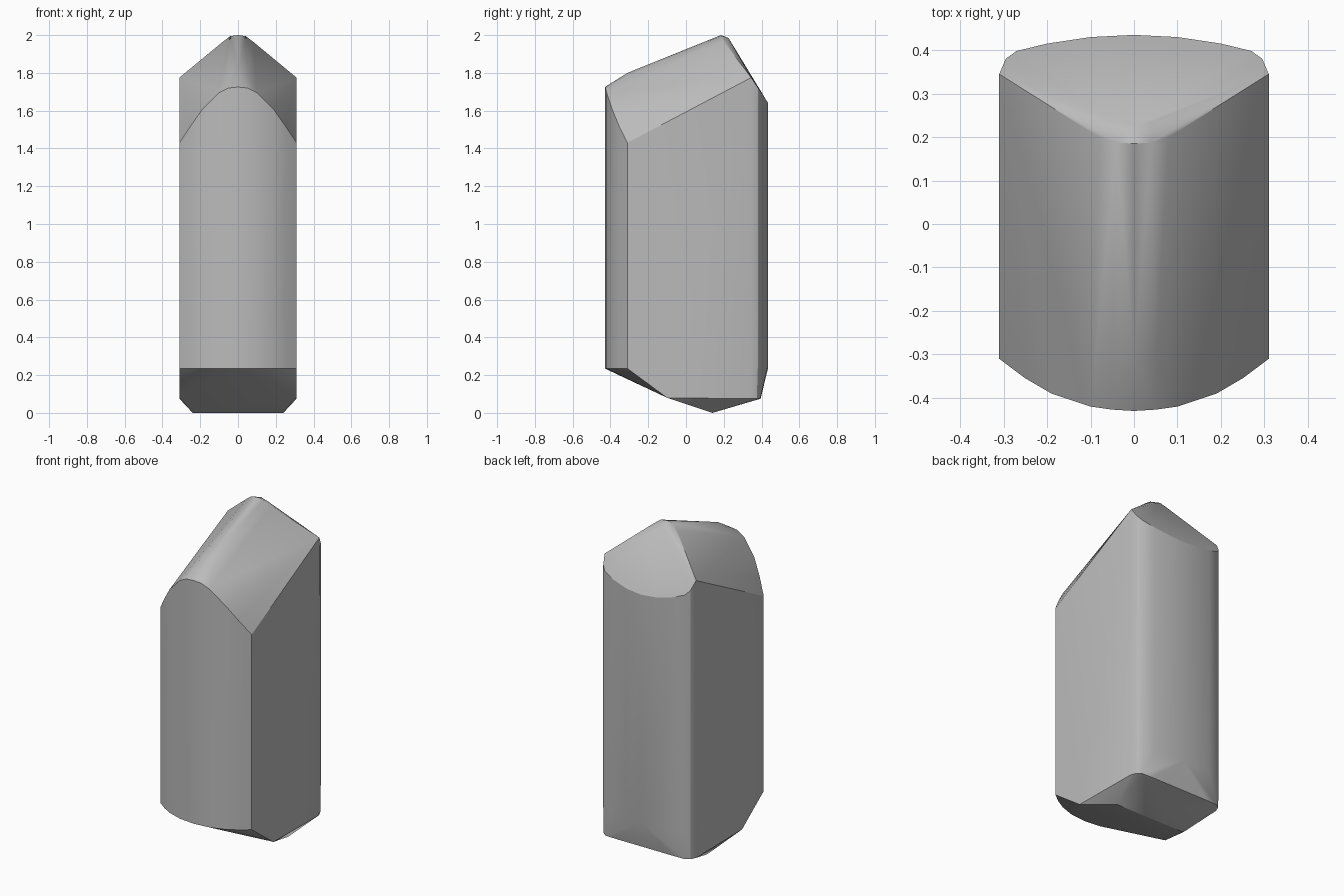
import bpy
import bmesh

if "Cube" in bpy.data.objects:
    bpy.data.objects.remove(bpy.data.objects["Cube"], do_unlink=True)

# Half outlines; each point is mirrored across x = 0
front_arc = [(0, -.43), (.1, -.42), (.19, -.39), (.25, -.355), (.31, -.31)]
back_arc = [(0, .435), (.1, .43), (.2, .415), (.27, .398), (.295, .38), (.31, .345)]
front_tops = [1.725, 1.695, 1.605, 1.52, 1.43]
half = []

# Curved front wall with its gabled top edge and level lower edge
for (x, y), top in zip(front_arc, front_tops):
    half += [(x, y, top), (x, y, .235)]
half += [(.05, -.427, 1.72)]

# Curved back wall, trimmed by the sloping back face and tucked in at the foot
for x, y in back_arc:
    half += [(x, y, 1.64 + (.435 - y) * 1.5), (x, y, .24)]
half += [(x, min(y, .4) - .005, .075) for x, y in back_arc]

# Rounded ridge and softened edge of the back gable
half += [(0, -.31, 1.8), (.05, -.31, 1.785),
         (0, .185, 2), (.04, .187, 1.995), (.08, .2, 1.965),
         (0, .225, 1.985), (.04, .235, 1.965),
         (.31, .33, 1.725), (.295, .35, 1.74), (.265, .365, 1.75)]

# Keel under the body
half += [(.31, -.1, .08), (.24, .14, 0)]

bm = bmesh.new()
for x, y, z in half:
    for side in ((1, -1) if x else (1,)):
        bm.verts.new((side * x, y, z))
hull = bmesh.ops.convex_hull(bm, input=bm.verts[:])
loose = [v for v in bm.verts if not v.link_faces]
bmesh.ops.delete(bm, geom=loose, context='VERTS')
bmesh.ops.dissolve_limit(bm, angle_limit=.02, verts=bm.verts[:], edges=bm.edges[:])
bmesh.ops.recalc_face_normals(bm, faces=bm.faces[:])

mesh = bpy.data.meshes.new("body")
bm.to_mesh(mesh)
bm.free()
body = bpy.data.objects.new("body", mesh)
bpy.context.collection.objects.link(body)

# Plain grey surface
grey = bpy.data.materials.new("plain grey")
grey.use_nodes = True
colour = (.5, .5, .5, 1)
grey.diffuse_color = colour
grey.node_tree.nodes["Principled BSDF"].inputs["Base Color"].default_value = colour
mesh.materials.append(grey)

# Smooth curves, crisp main edges
bpy.ops.object.select_all(action='DESELECT')
body.select_set(True)
bpy.context.view_layer.objects.active = body
bpy.ops.object.shade_smooth_by_angle(angle=.52)
